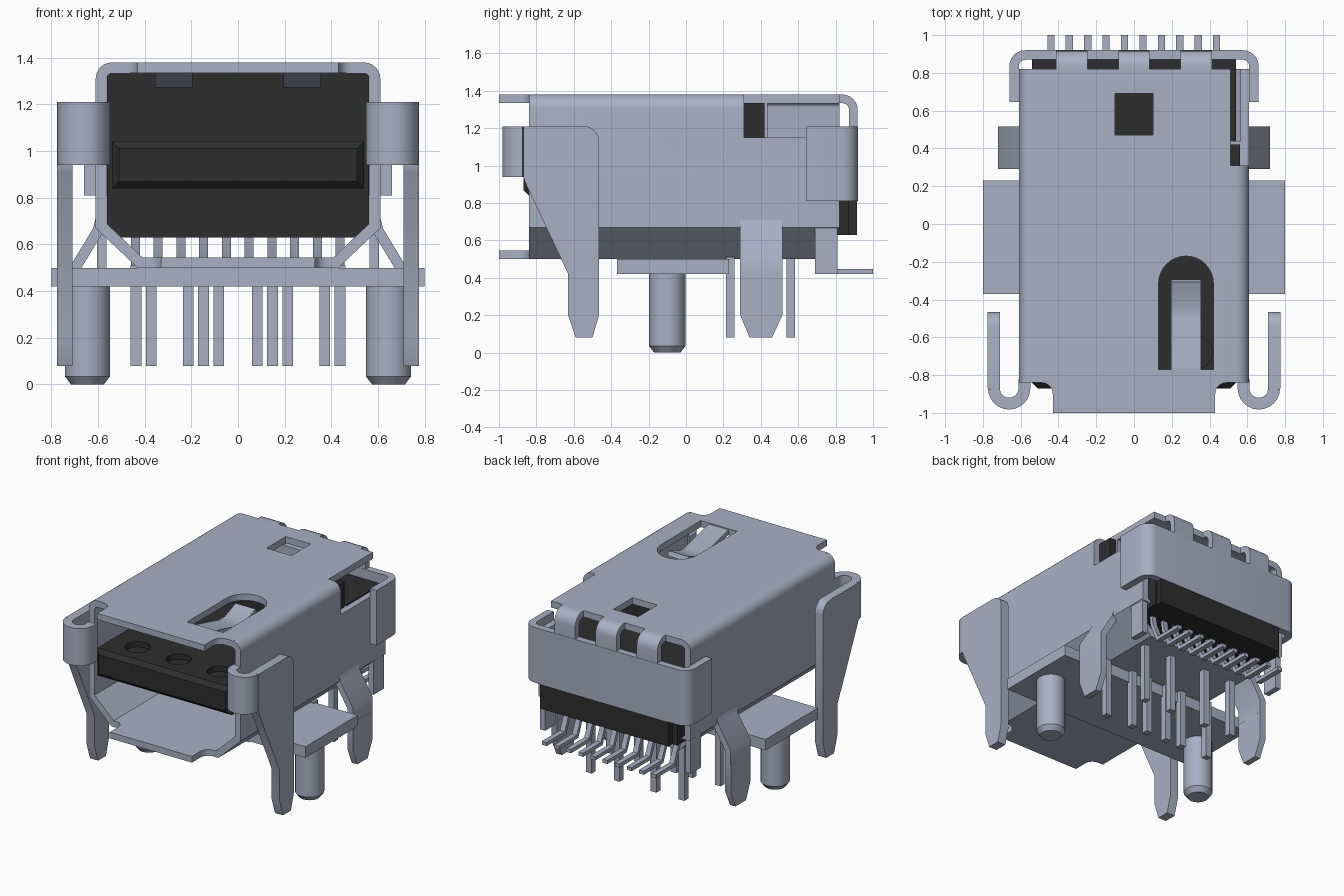
import bpy, bmesh, math
from mathutils import Vector

if "Cube" in bpy.data.objects:
    bpy.data.objects.remove(bpy.data.objects["Cube"])


def material(name, rgb):
    m = bpy.data.materials.new(name)
    m.use_nodes = True
    m.diffuse_color = (*rgb, 1)
    m.node_tree.nodes["Principled BSDF"].inputs["Base Color"].default_value = (*rgb, 1)
    return m


METAL = material("blue grey metal", (0.40, 0.43, 0.55))
BLACK = material("black plastic", (0.027, 0.027, 0.027))


def finish(name, bm, mat):
    bmesh.ops.recalc_face_normals(bm, faces=bm.faces)
    me = bpy.data.meshes.new(name)
    bm.to_mesh(me)
    bm.free()
    me.materials.append(mat)
    ob = bpy.data.objects.new(name, me)
    bpy.context.collection.objects.link(ob)
    return ob


def add_prism(bm, pts, axis, a, b):
    """Extrude a 2D outline along an axis from a to b."""
    place = {"x": lambda p, t: (t, p[0], p[1]),
             "y": lambda p, t: (p[0], t, p[1]),
             "z": lambda p, t: (p[0], p[1], t)}[axis]
    lo = [bm.verts.new(place(p, a)) for p in pts]
    hi = [bm.verts.new(place(p, b)) for p in pts]
    bm.faces.new(lo)
    bm.faces.new(hi)
    for i in range(len(pts)):
        j = (i + 1) % len(pts)
        bm.faces.new((lo[i], lo[j], hi[j], hi[i]))


def prism(name, pts, axis, a, b, mat=METAL, mirror=False):
    bm = bmesh.new()
    add_prism(bm, pts, axis, a, b)
    if mirror:
        geom = bmesh.ops.duplicate(bm, geom=bm.verts[:] + bm.edges[:] + bm.faces[:])["geom"]
        for v in geom:
            if isinstance(v, bmesh.types.BMVert):
                v.co.x = -v.co.x
    return finish(name, bm, mat)


def rect(x0, y0, x1, y1):
    return [(x0, y0), (x1, y0), (x1, y1), (x0, y1)]


def box(name, x, y, z, mat=METAL, mirror=False):
    return prism(name, rect(x[0], y[0], x[1], y[1]), "z", z[0], z[1], mat, mirror)


def arc(cx, cy, r, a0, a1, n=8):
    return [(cx + r * math.cos(math.radians(a0 + (a1 - a0) * i / n)),
             cy + r * math.sin(math.radians(a0 + (a1 - a0) * i / n))) for i in range(n + 1)]


def band(path, t):
    """Outline of a strip of thickness t centred on a 2D path."""
    p = [Vector(q) for q in path]
    left, right = [], []
    for i, q in enumerate(p):
        d0 = (q - p[i - 1]).normalized() if i else (p[1] - q).normalized()
        d1 = (p[i + 1] - q).normalized() if i < len(p) - 1 else d0
        m = (d0 + d1).normalized()
        off = Vector((-m.y, m.x)) * (t / 2 / max(m.dot(d0), 0.4))
        left.append(tuple(q + off))
        right.append(tuple(q - off))
    return left + right[::-1]


def cut(ob, cutters):
    """Subtract the cutters, bake the result and drop the cutters."""
    for c in cutters:
        c.hide_render = True
        m = ob.modifiers.new("cut", "BOOLEAN")
        m.operation, m.solver, m.object = "DIFFERENCE", "EXACT", c
    dg = bpy.context.evaluated_depsgraph_get()
    me = bpy.data.meshes.new_from_object(ob.evaluated_get(dg))
    ob.modifiers.clear()
    ob.data = me
    me.name = ob.name
    for c in cutters:
        bpy.data.objects.remove(c)


def symmetric(half):
    return half + [(-x, z) for x, z in reversed(half)]


# shell: rounded tube with chamfered lower corners
outer = symmetric([(0.43, 0.5), (0.61, 0.67)] + arc(0.54, 1.31, 0.07, 0, 90, 6))
inner = symmetric([(0.41, 0.545), (0.563, 0.69)] + arc(0.54, 1.31, 0.023, 0, 90, 6))
shell = prism("shell", outer, "y", -0.84, 0.82)
cutters = [
    prism("bore_cutter", inner, "y", -1.1, 1.1),
    prism("slot_cutter", [(0.13, -0.77), (0.42, -0.77)] + arc(0.275, -0.315, 0.145, 0, 180, 16),
          "z", 1.2, 1.5, mirror=True),
    box("window_cutter", (-0.1, 0.1), (0.47, 0.69), (1.2, 1.5)),
    box("rear_notch_cutter", (0.51, 0.8), (0.31, 1.0), (1.15, 1.5), mirror=True),
    box("rear_floor_cutter", (-0.8, 0.8), (0.69, 1.0), (0.3, 0.66)),
]
cut(shell, cutters)


# front lips on the roof and floor, with rounded corner reliefs
def lip(name, w, wide, z0, z1):
    half = [(w, -1.0)] + arc(w + 0.06, -0.9, 0.06, 180, 90, 5) + [(wide, -0.84), (wide, -0.82)]
    prism(name, symmetric(half), "z", z0, z1)


lip("top_lip", 0.43, 0.55, 1.335, 1.38)
lip("bottom_lip", 0.33, 0.42, 0.5, 0.545)

# spring tongues in the roof slots
spring = band([(-0.79, 1.357), (-0.74, 1.352), (-0.5, 1.29), (-0.43, 1.29), (-0.3, 1.34)], 0.035)
prism("spring_tongue", spring, "x", 0.195, 0.355, mirror=True)

# side tabs and shelves in the rear notches
box("notch_tab", (0.47, 0.51), (0.31, 0.435), (1.15, 1.36), mirror=True)
box("notch_shelf", (0.51, 0.6), (0.31, 0.44), (1.11, 1.15), mirror=True)

# rear cover wrapping around the back of the shell
wrap = [(-0.635, 0.645)] + arc(-0.575, 0.835, 0.06, 180, 90, 6)
wrap += [(-x, y) for x, y in reversed(wrap)]
prism("rear_cover", band(wrap, 0.05), "z", 0.81, 1.21)
finger = band([(0.8, 1.357)] + arc(0.835, 1.297, 0.06, 90, 0, 6) + [(0.895, 1.19)], 0.046)
for i, x in enumerate((-0.33, 0, 0.33)):
    prism(f"rear_finger_{i + 1}", finger, "x", x - 0.083, x + 0.083)

# front board legs with hooked bend to the shell mouth
leg = [(-0.87, 0.94), (-0.86, 0.91), (-0.63, 0.42), (-0.63, 0.2), (-0.59, 0.08), (-0.5, 0.08),
       (-0.465, 0.2)] + arc(-0.545, 1.13, 0.08, 0, 90, 6) + [(-0.87, 1.21)]
prism("front_leg", leg, "x", 0.71, 0.775, mirror=True)
hook = [(0.58, -0.82)] + arc(0.661, -0.87, 0.081, 180, 360, 12)
prism("front_leg_hook", band(hook, 0.062), "z", 0.94, 1.21, mirror=True)

# rear board legs: sloped shoulder then a pointed blade
prism("rear_leg_shoulder", band([(0.585, 0.72), (0.6, 0.66), (0.697, 0.5), (0.697, 0.4)], 0.045),
      "y", 0.29, 0.515, mirror=True)
prism("rear_leg_blade", [(0.29, 0.4), (0.29, 0.2), (0.34, 0.08), (0.46, 0.08), (0.515, 0.2), (0.515, 0.4)],
      "x", 0.675, 0.72, mirror=True)
box("rear_side_tab", (0.563, 0.605), (0.69, 0.81), (0.42, 0.68), mirror=True)

# base plate and its locating pegs
box("base_plate", (-0.8, 0.8), (-0.37, 0.23), (0.42, 0.5))
for side, x in (("right", -0.645), ("left", 0.645)):
    bm = bmesh.new()
    rings = [[bm.verts.new((px, py, z)) for px, py in arc(x, -0.1, r, 0, 360, 20)[:-1]]
             for z, r in ((0, 0.07), (0.035, 0.097), (0.43, 0.097))]
    bm.faces.new(rings[0])
    bm.faces.new(rings[2])
    for a, b in zip(rings, rings[1:]):
        for i in range(20):
            j = (i + 1) % 20
            bm.faces.new((a[i], a[j], b[j], b[i]))
    finish(f"peg_{side}", bm, METAL)

# black plastic housing behind the opening
back = symmetric([(0.51, 0.63), (0.562, 0.69), (0.562, 1.335)])
prism("housing_wall", back, "y", 0.25, 0.42, BLACK)
box("housing_rear", (-0.54, 0.54), (0.42, 0.87), (0.63, 1.14), BLACK)
box("housing_foot", (-0.5, 0.53), (0.8, 0.915), (0.63, 0.82), BLACK)

# contact tongue with a chamfered nose and round dimples
tongue = box("contact_tongue", (-0.54, 0.54), (-0.87, 0.3), (0.84, 1.04), BLACK)
bm = bmesh.new()
bm.from_mesh(tongue.data)
nose = [e for e in bm.edges if all(v.co.y < -0.8 for v in e.verts)]
bmesh.ops.bevel(bm, geom=nose, offset=0.03, segments=1, affect="EDGES")
bm.to_mesh(tongue.data)
bm.free()
cut(tongue, [prism(f"dimple_cutter_{i}", arc(x, -0.68, 0.085, 0, 360, 24)[:-1], "z", 1.0, 1.1, BLACK)
             for i, x in enumerate((-0.33, 0, 0.33))])

# surface contacts: ten bent strips at the back
contact = band([(0.715, 0.66), (0.73, 0.56), (0.785, 0.433), (1.0, 0.433)], 0.026)
for i in range(10):
    x = -0.44 + i * 0.0975
    prism(f"surface_contact_{i + 1}", contact, "x", x - 0.019, x + 0.019)

# through-board pins in two staggered rows
for i, x in enumerate((0.082, 0.148, 0.213, 0.372, 0.437)):
    y = 0.237 if i % 2 == 0 else 0.56
    box(f"board_pin_pair_{i + 1}", (x - 0.023, x + 0.023), (y - 0.023, y + 0.023), (0.08, 0.51), mirror=True)

# smooth shading with sharp edges kept
for ob in bpy.data.objects:
    ob.select_set(ob.type == "MESH")
    if ob.type == "MESH":
        bpy.context.view_layer.objects.active = ob
bpy.ops.object.shade_smooth_by_angle(angle=math.radians(32))
